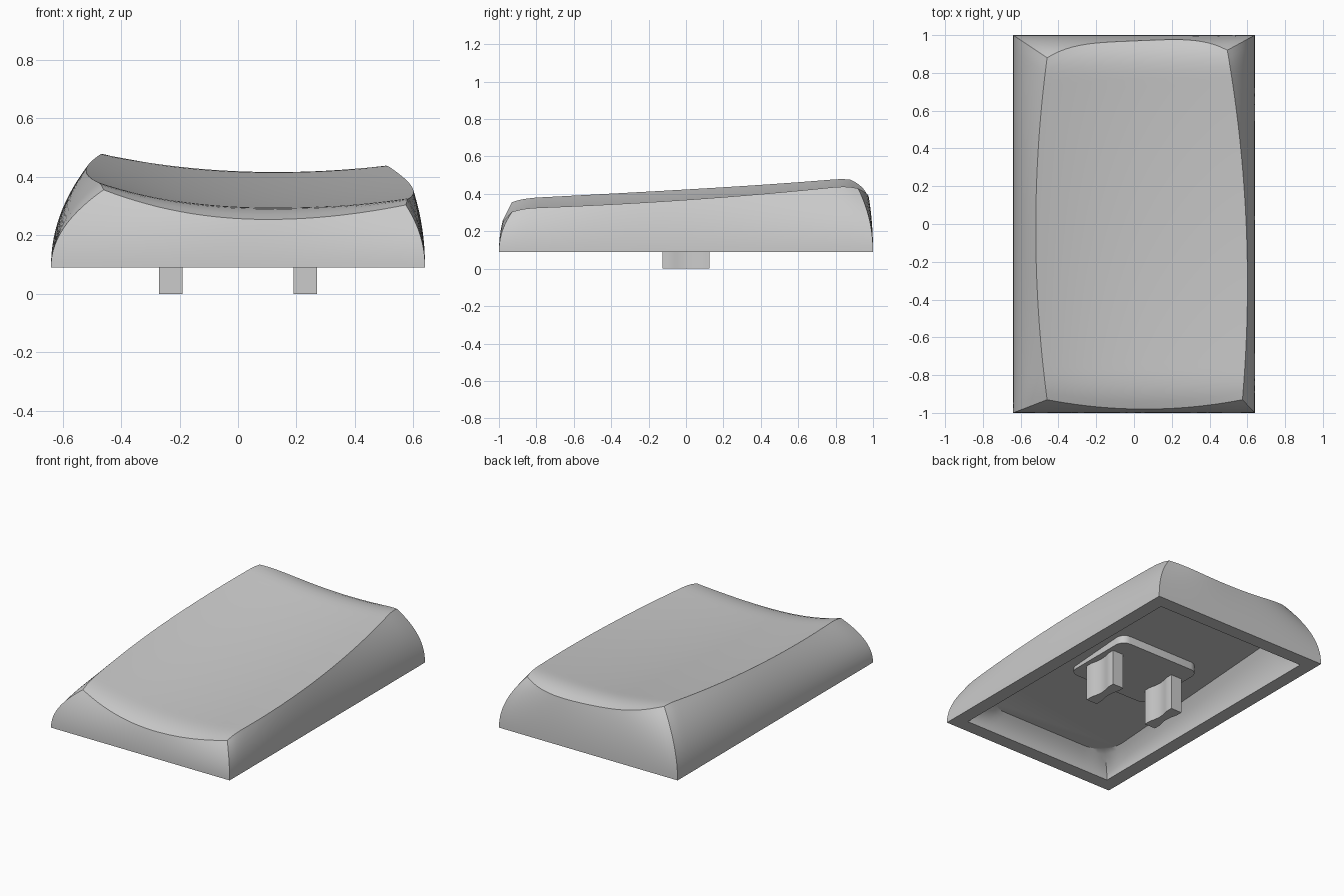
import bpy, bmesh
from mathutils import Vector

cube = bpy.data.objects.get("Cube")
if cube:
    bpy.data.objects.remove(cube, do_unlink=True)

grey = bpy.data.materials.new("plain grey")
grey.use_nodes = True
grey.diffuse_color = (0.6, 0.6, 0.6, 1)
grey.node_tree.nodes["Principled BSDF"].inputs["Base Color"].default_value = grey.diffuse_color

NU, NV = 28, 48          # divisions of the dished top
HALF_X, HALF_Y, BASE_Z = 0.64, 1.0, 0.09


def finish(bm, name, angle):
    bmesh.ops.recalc_face_normals(bm, faces=bm.faces[:])
    mesh = bpy.data.meshes.new(name)
    bm.to_mesh(mesh)
    bm.free()
    mesh.materials.append(grey)
    obj = bpy.data.objects.new(name, mesh)
    bpy.context.collection.objects.link(obj)
    bpy.ops.object.select_all(action='DESELECT')
    obj.select_set(True)
    bpy.context.view_layer.objects.active = obj
    bpy.ops.object.shade_smooth_by_angle(angle=angle)
    return obj


def top_point(s, t):
    """Point of the dished top; s and t run from -1 to 1 across and along."""
    left = -0.52 + 0.06 * t * t
    right = 0.594 - 0.04 * t - 0.06 * t * t
    front = -0.98 + 0.05 * s * s
    back = 0.97 + 0.02 * s - 0.07 * s ** 4
    x = left + (right - left) * (s + 1) / 2
    y = front + (back - front) * (t + 1) / 2
    z = 0.335 + 0.075 * y + 0.03 * y * y + 0.155 * (x - 0.13) ** 2
    z += (0.02 - 0.014 * y) * max(0, (0.13 - x) / 0.62) ** 3
    z -= 0.036 * max(0, (-y - 0.78) / 0.2) ** 2.5   # front lip rolls over
    z -= 0.045 * max(0, (y - 0.78) / 0.19) ** 2.5   # back lip rolls over
    return Vector((x, y, z))


def ceiling_point(s, t, radius=0.16):
    """Rounded outline of the sloping ceiling inside the shell."""
    p = Vector((0.48 * s, 0.84 * t))
    core = Vector((max(-0.48 + radius, min(0.48 - radius, p.x)),
                   max(-0.84 + radius, min(0.84 - radius, p.y))))
    q = core + (p - core).normalized() * radius
    return Vector((q.x, q.y, 0.27 + 0.07 * q.y))


def bridge(bm, a, b):
    n = len(a)
    for i in range(n):
        j = (i + 1) % n
        bm.faces.new((a[i], a[j], b[j], b[i]))


# Shell: dished top, bulging walls, flat rim and hollow underside
bm = bmesh.new()
across = [2 * i / NU - 1 for i in range(NU + 1)]
along = [2 * j / NV - 1 for j in range(NV + 1)]
grid = [[bm.verts.new(top_point(s, t)) for s in across] for t in along]
for j in range(NV):
    for i in range(NU):
        bm.faces.new((grid[j][i], grid[j][i + 1], grid[j + 1][i + 1], grid[j + 1][i]))

border = [(i, 0) for i in range(NU)] + [(NU, j) for j in range(NV)]
border += [(i, NV) for i in range(NU, 0, -1)] + [(0, j) for j in range(NV, 0, -1)]
params = [(across[i], along[j]) for i, j in border]
ring = [grid[j][i] for i, j in border]


def wall(bm, ring, starts, ends, steps, bulge):
    """Loft from starts to ends; the first ring already exists."""
    for k in range(1, steps + 1):
        f = k / steps
        new = []
        for a, b in zip(starts, ends):
            p = bulge(a, b, f)
            new.append(bm.verts.new(p))
        bridge(bm, ring, new)
        ring = new
    return ring


def down_wall(a, b, f):
    p = b.lerp(a, (1 - f) ** 2.1)
    p.z = a.z + (b.z - a.z) * f
    return p


def up_wall(a, b, f):
    p = a.lerp(b, f ** 2)
    p.z = a.z + (b.z - a.z) * f
    return p


top = [v.co.copy() for v in ring]
base = [Vector((HALF_X * s, HALF_Y * t, BASE_Z)) for s, t in params]
inner = [Vector(((HALF_X - 0.09) * s, (HALF_Y - 0.09) * t, BASE_Z)) for s, t in params]
ceiling = [ceiling_point(s, t) for s, t in params]
ring = wall(bm, ring, top, base, 14, down_wall)
ring = wall(bm, ring, base, inner, 1, up_wall)
ring = wall(bm, ring, inner, ceiling, 8, up_wall)
bm.faces.new(ring)
finish(bm, "keycap_shell", 0.5)

# Raised pad that carries the stems
bm = bmesh.new()
bmesh.ops.create_cube(bm, size=1)
for v in bm.verts:
    v.co = Vector((v.co.x * 0.6, v.co.y * 0.5, 0.265 + v.co.z * 0.06))
uprights = [e for e in bm.edges if abs(e.verts[0].co.z - e.verts[1].co.z) > 0.01]
bmesh.ops.bevel(bm, geom=uprights, offset=0.06, segments=5, affect='EDGES', profile=0.5)
finish(bm, "stem_pad", 0.5)

# Two stems with shallow hollows in their wide sides
for side, name in ((1, "left_stem"), (-1, "right_stem")):
    bm = bmesh.new()
    half = []
    for k in range(13):
        y = -0.125 + 0.25 * k / 12
        dip = 0.014 * max(0, 1 - (y / 0.085) ** 2) ** 1.5
        half.append((0.04 - dip, y))
    outline = half + [(-x, y) for x, y in reversed(half)]
    low = [bm.verts.new((side * 0.23 + x, y, 0)) for x, y in outline]
    high = [bm.verts.new((v.co.x, v.co.y, 0.25)) for v in low]
    bridge(bm, low, high)
    bm.faces.new(low)
    bm.faces.new(high)
    finish(bm, name, 0.6)
